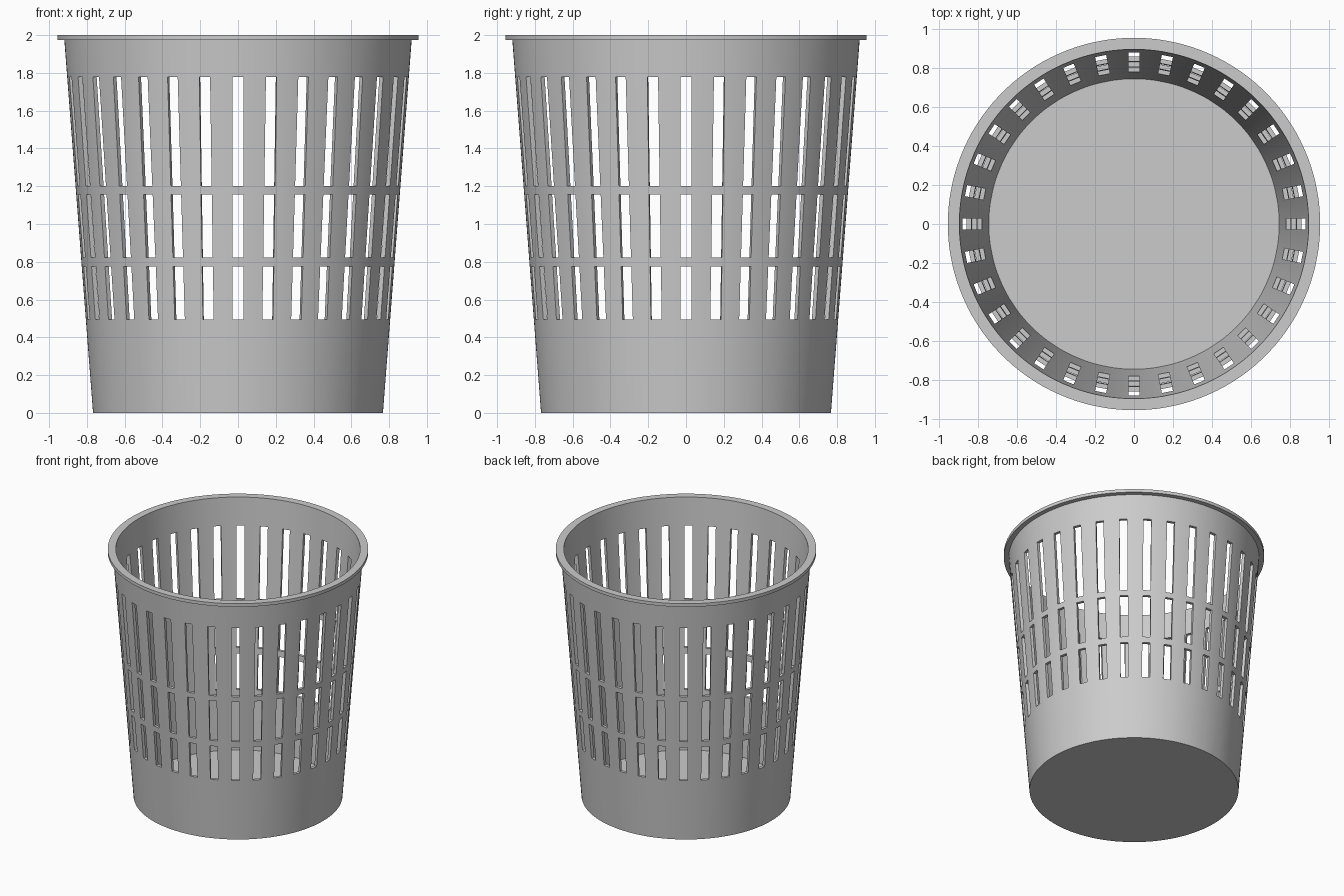
import bpy, bmesh, math

if "Cube" in bpy.data.objects:
    bpy.data.objects.remove(bpy.data.objects["Cube"])

SLOTS = 32            # slots around the wall
HALF = 0.029          # half slot width
ROWS = [(0.495, 0.775), (0.822, 1.157), (1.2, 1.778)]   # slot heights
STEP = 2 * math.pi / SLOTS


def outer_r(z):
    return 0.768 + 0.077 * z


def inner_r(z):
    return 0.745 + 0.0765 * z


# Closed lathe profile: up the outside, over the rim, down the inside
levels = [z for row in ROWS for z in row]
outer = [(outer_r(z), z) for z in [0.0] + levels + [1.974]]
rim = [(0.957, 1.974), (0.957, 2.0)]
inner = [(inner_r(z), z) for z in [2.0] + levels[::-1] + [0.02]]
profile = outer + rim + inner

bm = bmesh.new()


def ring(r, z):
    """Ring whose columns follow parallel-sided slots."""
    a = math.asin(HALF / r)
    gap = STEP - 2 * a
    offsets = [-a, a, a + gap / 3, a + 2 * gap / 3]
    return [bm.verts.new((r * math.cos(t), r * math.sin(t), z))
            for k in range(SLOTS) for t in (k * STEP + o for o in offsets)]


rings = [ring(r, z) for r, z in profile]
n = len(rings[0])
last = len(rings) - 1
open_outer = {1, 3, 5}                       # profile spans that carry slots
open_inner = {last - i - 1 for i in open_outer}

# Wall and rim surface, leaving the slots open
for i in range(last):
    lo, hi = rings[i], rings[i + 1]
    for j in range(n):
        if j % 4 == 0 and (i in open_outer or i in open_inner):
            continue
        k = (j + 1) % n
        bm.faces.new((lo[j], lo[k], hi[k], hi[j]))

# Slot side walls through the thickness
for i in open_outer:
    o0, o1, n0, n1 = rings[i], rings[i + 1], rings[last - i], rings[last - i - 1]
    for j in range(0, n, 4):
        k = j + 1
        a = [o0[j], o0[k], o1[k], o1[j]]
        b = [n0[j], n0[k], n1[k], n1[j]]
        for e in range(4):
            f = (e + 1) % 4
            bm.faces.new((a[e], a[f], b[f], b[e]))

# Underside and inside floor
bm.faces.new(rings[0][::-1])
bm.faces.new(rings[-1])
bmesh.ops.recalc_face_normals(bm, faces=bm.faces)

mesh = bpy.data.meshes.new("slotted_basket")
bm.to_mesh(mesh)
bm.free()
basket = bpy.data.objects.new("slotted_basket", mesh)
bpy.context.collection.objects.link(basket)
bpy.context.view_layer.objects.active = basket
basket.select_set(True)
bpy.ops.object.shade_smooth_by_angle(angle=math.radians(30))
